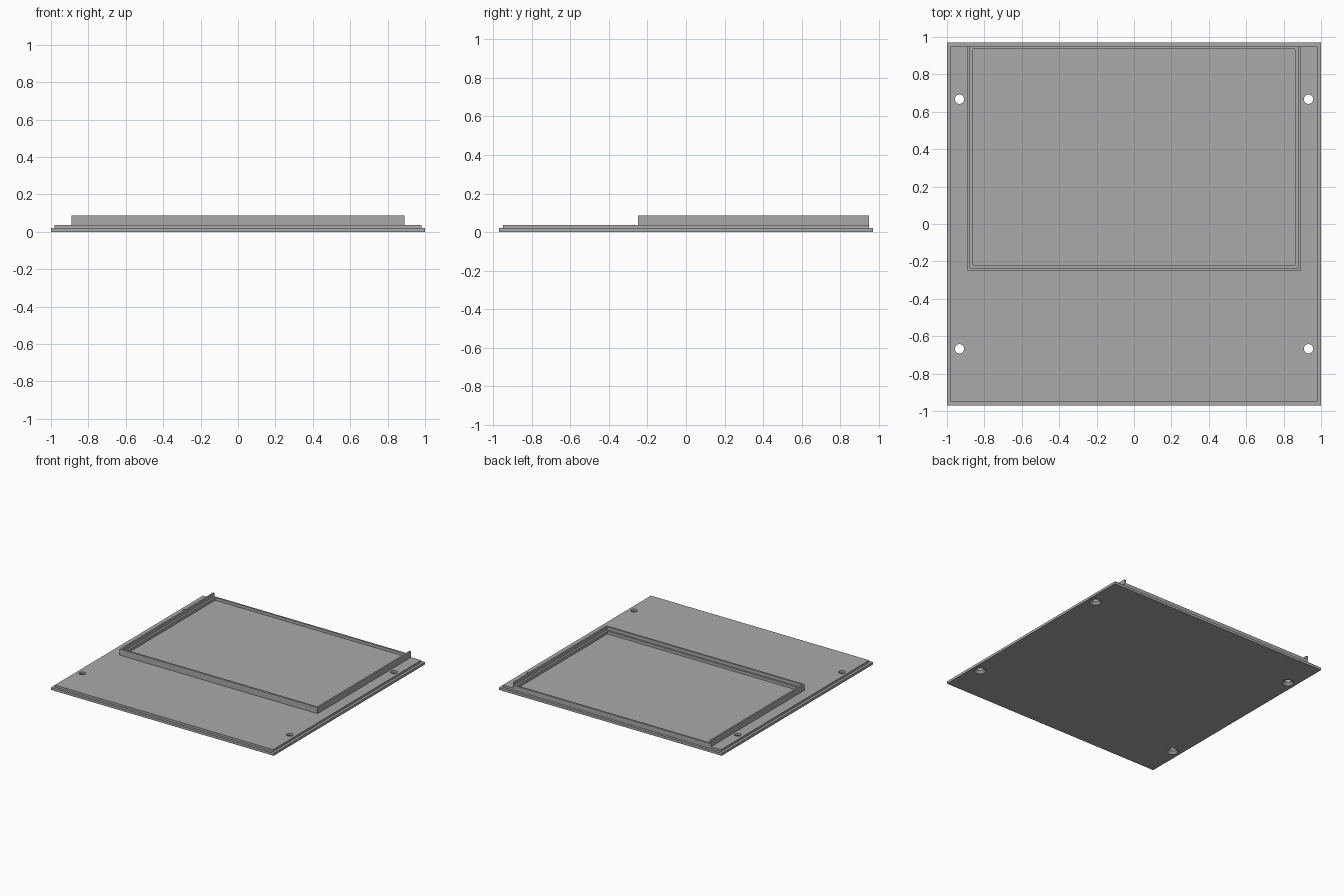
import bpy
import bmesh
from math import pi

cube = bpy.data.objects.get("Cube")
if cube:
    bpy.data.objects.remove(cube, do_unlink=True)

# Single plain grey
grey = bpy.data.materials.new("plain grey")
grey.use_nodes = True
GREY = (0.4, 0.4, 0.4, 1)
grey.diffuse_color = GREY
grey.node_tree.nodes["Principled BSDF"].inputs["Base Color"].default_value = GREY


def add_object(name, bm):
    bmesh.ops.recalc_face_normals(bm, faces=bm.faces)
    mesh = bpy.data.meshes.new(name)
    bm.to_mesh(mesh)
    bm.free()
    mesh.materials.append(grey)
    obj = bpy.data.objects.new(name, mesh)
    bpy.context.collection.objects.link(obj)
    return obj


def prism(name, outline, z0, z1):
    """Extrude a flat outline from z0 up to z1."""
    bm = bmesh.new()
    face = bm.faces.new([bm.verts.new((x, y, z0)) for x, y in outline])
    top = bmesh.ops.extrude_face_region(bm, geom=[face])["geom"]
    for v in top:
        if isinstance(v, bmesh.types.BMVert):
            v.co.z = z1
    return add_object(name, bm)


def rectangle(x, y0, y1):
    return [(-x, y0), (x, y0), (x, y1), (-x, y1)]


def lathe(name, x, y, profile, sides=32):
    """Turn a radius/height profile about a vertical axis, capped."""
    bm = bmesh.new()
    verts = [bm.verts.new((x + r, y, z)) for r, z in profile]
    edges = [bm.edges.new(pair) for pair in zip(verts, verts[1:])]
    bmesh.ops.spin(bm, geom=verts + edges, cent=(x, y, 0), axis=(0, 0, 1),
                   angle=2 * pi, steps=sides, use_merge=True)
    bmesh.ops.remove_doubles(bm, verts=bm.verts, dist=0.0001)
    bmesh.ops.holes_fill(bm, edges=bm.edges, sides=0)
    return add_object(name, bm)


def cut(target, cutter):
    mod = target.modifiers.new("cut", 'BOOLEAN')
    mod.operation = 'DIFFERENCE'
    mod.solver = 'EXACT'
    mod.object = cutter
    cutter.hide_render = True
    cutter.hide_set(True)
    cutter.display_type = 'WIRE'


PLATE_TOP, LEDGE_TOP, WALL_TOP = 0.037, 0.06, 0.087
BACK = 0.95

# Stepped plate: wide lower flange and slightly smaller upper panel
flange = prism("lower_flange", rectangle(1.0, -0.97, 0.97), 0, 0.02)
panel = prism("upper_panel", rectangle(0.98, -BACK, BACK), 0.02, PLATE_TOP)

# Four screw holes, countersunk from below
for side_x, x in (("left", 0.933), ("right", -0.933)):
    for side_y, y in (("front", -0.667), ("back", 0.667)):
        cutter = lathe(f"{side_y}_{side_x}_hole_cutter", x, y,
                       [(0.046, -0.002), (0.025, 0.019), (0.025, 0.06)])
        cut(flange, cutter)
        cut(panel, cutter)

# Raised outer rim on three sides, open at the back
prism("outer_rim",
      [(-0.89, BACK), (-0.89, -0.25), (0.89, -0.25), (0.89, BACK),
       (0.876, BACK), (0.876, -0.235), (-0.876, -0.235), (-0.876, BACK)],
      PLATE_TOP, WALL_TOP)

# Lower inner ledge on all four sides
ledge = prism("inner_ledge", rectangle(0.876, -0.235, BACK), PLATE_TOP, LEDGE_TOP)
opening = prism("ledge_opening_cutter", rectangle(0.86, -0.22, 0.935), 0.0371, 0.1)
opening.location.z = -0.01
cut(ledge, opening)
